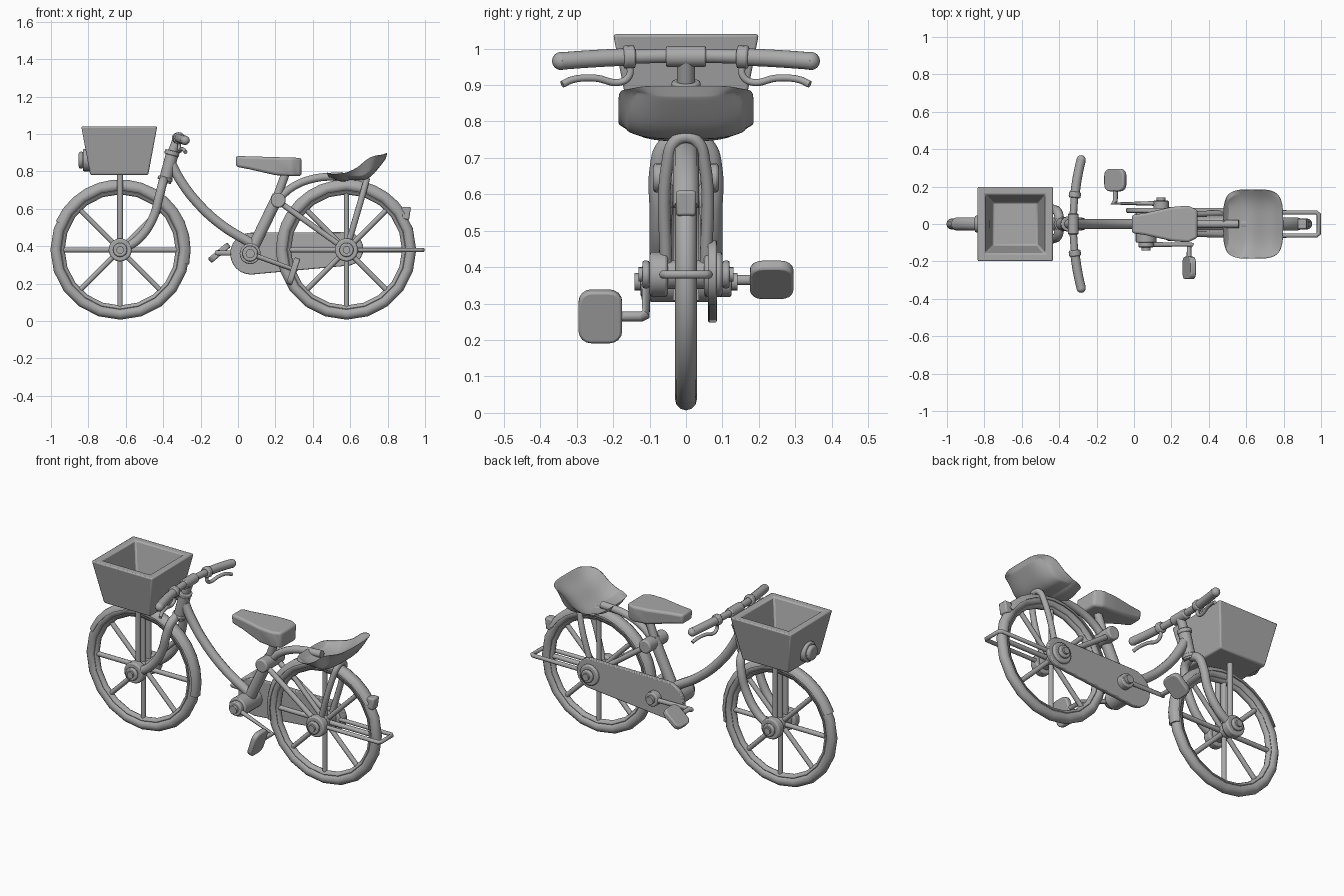
import bpy, bmesh, math
from mathutils import Vector, Matrix

cube = bpy.data.objects.get("Cube")
if cube:
    bpy.data.objects.remove(cube, do_unlink=True)

grey = bpy.data.materials.new("plain grey")
grey.use_nodes = True
grey.diffuse_color = (0.4, 0.4, 0.4, 1)
grey.node_tree.nodes["Principled BSDF"].inputs["Base Color"].default_value = grey.diffuse_color


def activate(ob):
    bpy.ops.object.select_all(action="DESELECT")
    ob.select_set(True)
    bpy.context.view_layer.objects.active = ob


def finish(name, bm, angle=40, bevel=0, segments=2):
    bmesh.ops.recalc_face_normals(bm, faces=bm.faces)
    mesh = bpy.data.meshes.new(name)
    bm.to_mesh(mesh)
    bm.free()
    mesh.materials.append(grey)
    ob = bpy.data.objects.new(name, mesh)
    bpy.context.collection.objects.link(ob)
    if bevel:
        mod = ob.modifiers.new("rounding", "BEVEL")
        mod.width, mod.segments, mod.limit_method = bevel, segments, "ANGLE"
    activate(ob)
    bpy.ops.object.shade_smooth_by_angle(angle=math.radians(angle))
    return ob


def tube(name, points, radius, smooth=True, cyclic=False):
    curve = bpy.data.curves.new(name, "CURVE")
    curve.dimensions = "3D"
    curve.bevel_depth, curve.bevel_resolution = radius, 3
    curve.resolution_u, curve.use_fill_caps = 8, True
    spline = curve.splines.new("BEZIER")
    spline.bezier_points.add(len(points) - 1)
    for p, co in zip(spline.bezier_points, points):
        p.co = co
        p.handle_left_type = p.handle_right_type = "AUTO" if smooth else "VECTOR"
    spline.use_cyclic_u = cyclic
    curve.materials.append(grey)
    ob = bpy.data.objects.new(name, curve)
    bpy.context.collection.objects.link(ob)
    activate(ob)
    bpy.ops.object.convert(target="MESH")
    bpy.ops.object.shade_smooth_by_angle(angle=math.radians(50))
    return ob


def rod(name, a, b, radius, sides=16, bevel=0):
    a, b = Vector(a), Vector(b)
    bm = bmesh.new()
    turn = (b - a).to_track_quat("Z", "Y").to_matrix().to_4x4()
    bmesh.ops.create_cone(bm, cap_ends=True, segments=sides, radius1=radius, radius2=radius,
                          depth=(b - a).length, matrix=Matrix.Translation((a + b) / 2) @ turn)
    return finish(name, bm, bevel=bevel)


def sweep(name, x, z, section, start, end, steps):
    """Sweep a closed (radius, y) section about a wheel axle, angles in degrees."""
    bm = bmesh.new()
    full = end - start == 360
    rings = []
    for i in range(steps + (0 if full else 1)):
        a = math.radians(start + (end - start) * i / steps)
        rings.append([bm.verts.new((x + r * math.cos(a), y, z + r * math.sin(a))) for r, y in section])
    pairs = list(zip(rings, rings[1:])) + ([(rings[-1], rings[0])] if full else [])
    n = len(section)
    for p, q in pairs:
        for k in range(n):
            bm.faces.new((p[k], p[(k + 1) % n], q[(k + 1) % n], q[k]))
    if not full:
        bm.faces.new(rings[0])
        bm.faces.new(rings[-1])
    return finish(name, bm, 45)


def circle(r, y, rad, n=12):
    return [(r + rad * math.cos(t * math.tau / n), y + rad * math.sin(t * math.tau / n)) for t in range(n)]


def prism(name, outline, y0, y1, bevel=0, segments=2):
    bm = bmesh.new()
    face = bm.faces.new([bm.verts.new((x, y0, z)) for x, z in outline])
    top = bmesh.ops.extrude_face_region(bm, geom=[face])["geom"]
    bmesh.ops.translate(bm, vec=(0, y1 - y0, 0), verts=[v for v in top if isinstance(v, bmesh.types.BMVert)])
    return finish(name, bm, bevel=bevel, segments=segments)


def lerp(table, t):
    for (a, p), (b, q) in zip(table, table[1:]):
        if t <= b:
            return p + (q - p) * (t - a) / (b - a)
    return table[-1][1]


# Wheels with tyre, rim, spokes, hub and mudguard
AXLE = 0.38
for name, x, first, last in (("front", -0.63, -12, 156), ("rear", 0.58, 32, 192)):
    sweep(name + "_tyre", x, AXLE, circle(0.343, 0, 0.03), 0, 360, 20)
    sweep(name + "_rim", x, AXLE, circle(0.315, 0, 0.018, 8), 0, 360, 20)
    guard = [(0.345, -0.036), (0.366, -0.03), (0.377, -0.014), (0.377, 0.014), (0.366, 0.03), (0.345, 0.036),
             (0.345, 0.03), (0.36, 0.02), (0.36, -0.02), (0.345, -0.03)]
    sweep(name + "_mudguard", x, AXLE, guard, first, last, 14)
    for i in range(8):
        a = i * math.pi / 4
        rod(f"{name}_spoke_{i}", (x, 0, AXLE),
            (x + 0.32 * math.cos(a), 0, AXLE + 0.32 * math.sin(a)), 0.014, 10)
    rod(name + "_hub", (x, -0.07, AXLE), (x, 0.07, AXLE), 0.04)
    for side in (-1, 1):
        rod(name + "_hub_flange", (x, side * 0.05, AXLE), (x, side * 0.1, AXLE), 0.062, 20, 0.008)
        rod(name + "_axle_nut", (x, side * 0.1, AXLE), (x, side * 0.12, AXLE), 0.038, 16, 0.006)
        rod(name + "_axle_end", (x, side * 0.12, AXLE), (x, side * 0.13, AXLE), 0.02)

# Fork, head tube and main frame
for side in (-1, 1):
    y = side * 0.075
    tube("fork_leg", [(-0.61, y, 0.385), (-0.53, y, 0.44), (-0.455, y, 0.55), (-0.42, y, 0.67),
                      (-0.405, y * 0.75, 0.73), (-0.395, 0, 0.76)], 0.025)
    tube("seat_stay", [(0.215, side * 0.05, 0.64), (0.58, side * 0.06, AXLE)], 0.016, False)
rod("head_tube", (-0.392, 0, 0.74), (-0.35, 0, 0.9), 0.034)
for a, b in ((0.0, 0.12), (0.85, 1.0)):
    p, q = Vector((-0.392, 0, 0.75)), Vector((-0.35, 0, 0.91))
    rod("head_collar", p.lerp(q, a), p.lerp(q, b), 0.04, 18, 0.005)
rod("stem", (-0.355, 0, 0.89), (-0.322, 0, 0.98), 0.025)
tube("down_tube", [(-0.365, 0, 0.86), (-0.31, 0, 0.755), (-0.22, 0, 0.635), (-0.09, 0, 0.515), (0.08, 0, 0.41)], 0.027)
rod("seat_tube", (0.065, 0, 0.36), (0.215, 0, 0.67), 0.031)
rod("seat_post", (0.2, 0, 0.64), (0.262, 0, 0.81), 0.023)
rod("seat_clamp", (0.215, -0.09, 0.645), (0.215, 0.09, 0.645), 0.04, 18, 0.008)
tube("rack_tube", [(0.215, 0, 0.65), (0.29, 0, 0.715), (0.4, 0, 0.76), (0.56, 0, 0.775)], 0.022)

# Handlebar, grips and brake levers
def bar(y):
    return (-0.325 + 0.36 * y * y, y, 0.98 - 0.12 * y * y)


tube("handlebar", [bar(-0.3 + 0.1 * i) for i in range(7)], 0.02)
rod("stem_clamp", (-0.325, -0.055, 0.978), (-0.325, 0.055, 0.978), 0.029, 16, 0.005)
for side in (-1, 1):
    tube("grip", [bar(side * y) for y in (0.16, 0.22, 0.28, 0.345)], 0.025)
    bm = bmesh.new()
    bmesh.ops.create_uvsphere(bm, u_segments=14, v_segments=8, radius=0.025,
                              matrix=Matrix.Translation(bar(side * 0.343)))
    finish("grip_end", bm)
    rod("lever_clamp", bar(side * 0.14), bar(side * 0.172), 0.032, 16, 0.006)
    tube("brake_lever", [(-0.315, side * y, z) for y, z in ((0.155, 0.96), (0.156, 0.925), (0.18, 0.908))]
         + [(-0.302, side * 0.25, 0.919), (-0.29, side * 0.31, 0.915), (-0.28, side * 0.34, 0.902)], 0.01)

# Basket with hollow inside, its support and the lamp
bm = bmesh.new()
rings = []
for hx, hy, z in ((0.155, 0.15, 0.78), (0.203, 0.2, 1.04), (0.16, 0.157, 1.04), (0.12, 0.115, 0.82)):
    rings.append([bm.verts.new((-0.635 + sx * hx, sy * hy, z))
                  for sx, sy in ((-1, -1), (1, -1), (1, 1), (-1, 1))])
for p, q in zip(rings, rings[1:]):
    for k in range(4):
        bm.faces.new((p[k], p[(k + 1) % 4], q[(k + 1) % 4], q[k]))
bm.faces.new(rings[0])
bm.faces.new(rings[-1])
finish("basket", bm, 30, 0.008)
for side in (-1, 1):
    rod("basket_support", (-0.63, side * 0.05, AXLE), (-0.63, side * 0.05, 0.79), 0.016)
rod("lamp_body", (-0.77, 0, 0.86), (-0.83, 0, 0.86), 0.06, 20, 0.008)
rod("lamp_lens", (-0.825, 0, 0.86), (-0.852, 0, 0.86), 0.046, 20, 0.012)

# Saddle
bm = bmesh.new()
outline = [(-0.012, 0.05), (0.06, 0.06), (0.2, 0.092), (0.29, 0.1), (0.34, 0.075)]
outline += [(x, -y) for x, y in reversed(outline)]
low = [bm.verts.new((x, y * 0.9, 0.825 - 0.05 * min(1, max(0, x) / 0.22))) for x, y in outline]
high = [bm.verts.new((x, y, 0.882 - 0.03 * max(0, x))) for x, y in outline]
n = len(outline)
for k in range(n):
    bm.faces.new((low[k], low[(k + 1) % n], high[(k + 1) % n], high[k]))
for k in range(4):
    for ring in (low, high):
        bm.faces.new((ring[k], ring[k + 1], ring[n - 2 - k], ring[n - 1 - k]))
finish("saddle", bm, 60, 0.014, 3)

# Child seat: a dished cushion with a raised back
TOP = [(-1, 0.795), (-0.4, 0.807), (0, 0.835), (0.4, 0.885), (0.7, 0.903), (1, 0.9)]
BOTTOM = [(-1, 0.768), (-0.4, 0.755), (0.2, 0.75), (0.5, 0.768), (1, 0.865)]
bm = bmesh.new()
bmesh.ops.create_cube(bm, size=2)
bmesh.ops.subdivide_edges(bm, edges=bm.edges[:], cuts=9, use_grid_fill=True)
for v in bm.verts:
    u, w, h = v.co
    rim = (1 - u ** 4) * (1 - w ** 4)
    high = lerp(TOP, u) - 0.065 * rim - 0.012 * abs(w) ** 8
    low = lerp(BOTTOM, u) + 0.02 * w ** 4
    mix = (h + 1) / 2
    narrow = 0.85 + 0.15 * mix
    v.co = (0.637 + 0.162 * u * math.sqrt(1 - 0.28 * w ** 4) * (0.94 + 0.06 * mix),
            0.188 * w * math.sqrt(1 - 0.28 * u ** 4) * narrow, low + (high - low) * mix)
seat = finish("child_seat", bm, 80)
seat.modifiers.new("smoothing", "SUBSURF").levels = 1
tube("child_seat_strut", [(0.58, -0.055, AXLE), (0.67, -0.05, 0.69), (0.685, -0.03, 0.745), (0.688, 0, 0.757),
                          (0.685, 0.03, 0.745), (0.67, 0.05, 0.69), (0.58, 0.055, AXLE)], 0.017)

# Rear reflector and bumper loop
prism("reflector", [(0.875, 0.545), (0.915, 0.54), (0.925, 0.61), (0.875, 0.61)], -0.028, 0.028, 0.008)
tube("rear_loop", [(0.58, -0.062, AXLE), (0.975, -0.062, AXLE), (0.988, -0.05, AXLE),
                   (0.988, 0.05, AXLE), (0.975, 0.062, AXLE), (0.58, 0.062, AXLE)], 0.012, False)

# Chain case: two round ends joined by straight sides
case = []
for x, z, r, start in ((0.07, 0.36, 0.112, 90), (0.58, 0.385, 0.09, 270)):
    for i in range(13):
        a = math.radians(start + i * 15)
        case.append((x + r * math.cos(a), z + r * math.sin(a)))
prism("chain_case", case, 0.06, 0.085, 0.005)

# Cranks and pedals
rod("bottom_bracket", (0.065, -0.1, 0.36), (0.065, 0.065, 0.36), 0.056, 20, 0.006)
for side, x, px, pz, tilt, length in ((-1, 0.065, 0.295, 0.265, 72, 0.15), (1, 0.145, -0.1, 0.365, 40, 0.135)):
    def at(x, y, z, s=side):
        return (x, s * y, z)

    rod("crank_hub", at(x, 0.08, 0.36), at(x, 0.125, 0.36), 0.042, 18, 0.006)
    rod("crank_nut", at(x, 0.12, 0.36), at(x, 0.142, 0.36), 0.024)
    tube("crank_arm", [at(x, 0.11, 0.36), at(px + side * -0.012, 0.11, pz + (0.36 - pz) * 0.06),
                       at(px, 0.122, pz), at(px, 0.2, pz)], 0.014, False)
    bm = bmesh.new()
    bmesh.ops.create_cube(bm, size=1, matrix=Matrix.Diagonal((length, 0.12, 0.032, 1)))
    upright = [e for e in bm.edges if abs(e.verts[0].co.z - e.verts[1].co.z) > 0.01]
    bmesh.ops.bevel(bm, geom=upright, offset=0.035, segments=4, profile=0.5, affect="EDGES")
    bmesh.ops.transform(bm, verts=bm.verts, matrix=Matrix.Translation(at(px, 0.235, pz))
                        @ Matrix.Rotation(math.radians(-tilt), 4, "Y"))
    finish("pedal", bm, 40, 0.007)
